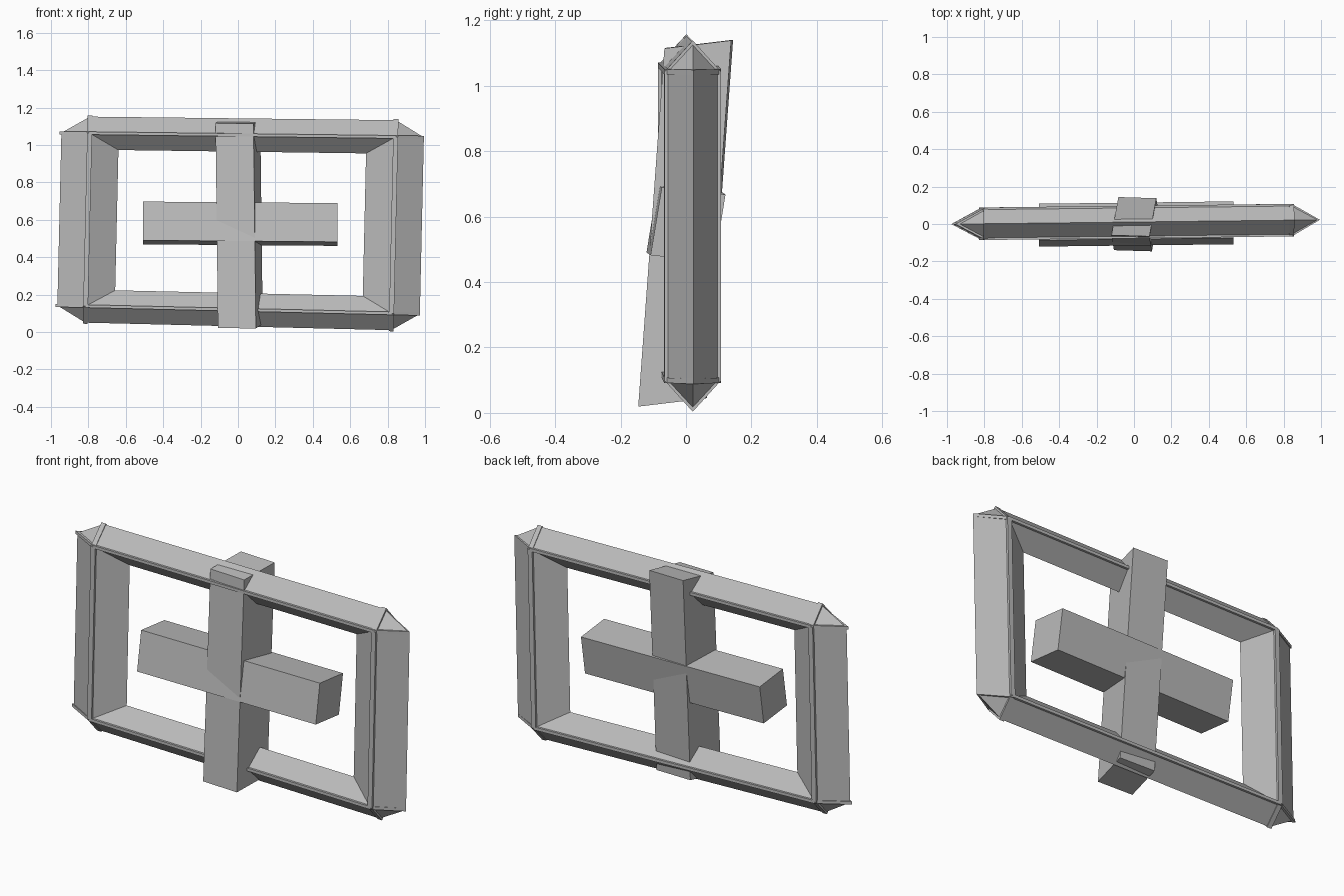
import bpy
import bmesh
from mathutils import Matrix, Vector

cube = bpy.data.objects.get("Cube")
if cube:
    bpy.data.objects.remove(cube, do_unlink=True)

grey = bpy.data.materials.new("plain grey")
grey.use_nodes = True
GREY = (0.5, 0.5, 0.5, 1)
grey.diffuse_color = GREY
grey.node_tree.nodes["Principled BSDF"].inputs["Base Color"].default_value = GREY


def finish(name, bm):
    bmesh.ops.recalc_face_normals(bm, faces=bm.faces)
    mesh = bpy.data.meshes.new(name)
    bm.to_mesh(mesh)
    bm.free()
    mesh.materials.append(grey)
    obj = bpy.data.objects.new(name, mesh)
    bpy.context.collection.objects.link(obj)
    return obj


def lean(u, y, v):
    """Place a frame point given from the frame centre, with its slight skew."""
    return Vector((0.014 + u + 0.023 * v,
                   0.011 + y + 0.0117 * u,
                   0.586 + v - u * (0.018 - 0.0117 * v)))


DEPTH = 0.083
OUT_X, MID_X, IN_X = 0.969, 0.818, 0.662
OUT_Z, MID_Z, IN_Z = 0.556, 0.467, 0.378
CORNERS = [(-1, -1), (1, -1), (1, 1), (-1, 1)]

# Diamond-section frame with clipped pyramid corners
bm = bmesh.new()
inner = [bm.verts.new(lean(sx * IN_X, 0, sz * IN_Z)) for sx, sz in CORNERS]
side_tip = [bm.verts.new(lean(sx * OUT_X, 0, sz * MID_Z)) for sx, sz in CORNERS]
end_tip = [bm.verts.new(lean(sx * MID_X, 0, sz * OUT_Z)) for sx, sz in CORNERS]
for side in (-1, 1):
    ridge = [bm.verts.new(lean(sx * MID_X, side * DEPTH, sz * MID_Z)) for sx, sz in CORNERS]
    for i in range(4):
        j = (i + 1) % 4
        outer = end_tip if i % 2 == 0 else side_tip
        bm.faces.new((ridge[i], ridge[j], inner[j], inner[i]))
        bm.faces.new((ridge[i], outer[i], outer[j], ridge[j]))
        bm.faces.new((ridge[i], side_tip[i], end_tip[i]))
finish("frame", bm)


# Thin six-sided plates that show as bands along the ridges
def band(name, outline, half):
    bm = bmesh.new()
    rings = [[bm.verts.new(outline(a, y, s * half)) for a, y in HEXAGON] for s in (-1, 1)]
    bm.faces.new(rings[0])
    bm.faces.new(rings[1])
    for i in range(6):
        j = (i + 1) % 6
        bm.faces.new((rings[0][i], rings[0][j], rings[1][j], rings[1][i]))
    finish(name, bm)


# Hexagon points: 2 marks a tip, 1 a shoulder
HEXAGON = [(-2, 0), (-1, -1), (1, -1), (2, 0), (1, 1), (-1, 1)]
WIDE = {-2: -0.98, -1: -MID_X, 1: MID_X, 2: OUT_X}
TALL = {-2: -0.562, -1: -MID_Z, 1: MID_Z, 2: 0.562}
for label, s in (("lower", -1), ("upper", 1)):
    band(label + "_band",
         lambda a, y, t: lean(WIDE[a], y * (DEPTH + 0.004), s * MID_Z + t), 0.008)
for label, s in (("right", -1), ("left", 1)):
    band(label + "_band",
         lambda a, y, t: lean(s * MID_X + t, y * (DEPTH + 0.004), TALL[a]), 0.013)


# Sheared boxes forming the central cross
def bar(name, size, centre, shear):
    bm = bmesh.new()
    bmesh.ops.create_cube(bm, size=1)
    move = Matrix.Translation(centre) @ Matrix(shear).to_4x4() @ Matrix.Diagonal((*size, 1))
    bmesh.ops.transform(bm, matrix=move, verts=bm.verts)
    finish(name, bm)


bar("cross_upright", (0.203, 0.204, 1.095), (0.006, -0.001, 0.58),
    ((1, 0.18, -0.012), (-0.03, 1, 0.073), (-0.01, 0.12, 1)))
bar("cross_arm", (1.042, 0.195, 0.207), (0.012, 0, 0.579),
    ((1, 0, 0), (0.012, 1, 0.165), (-0.008, -0.11, 1)))
